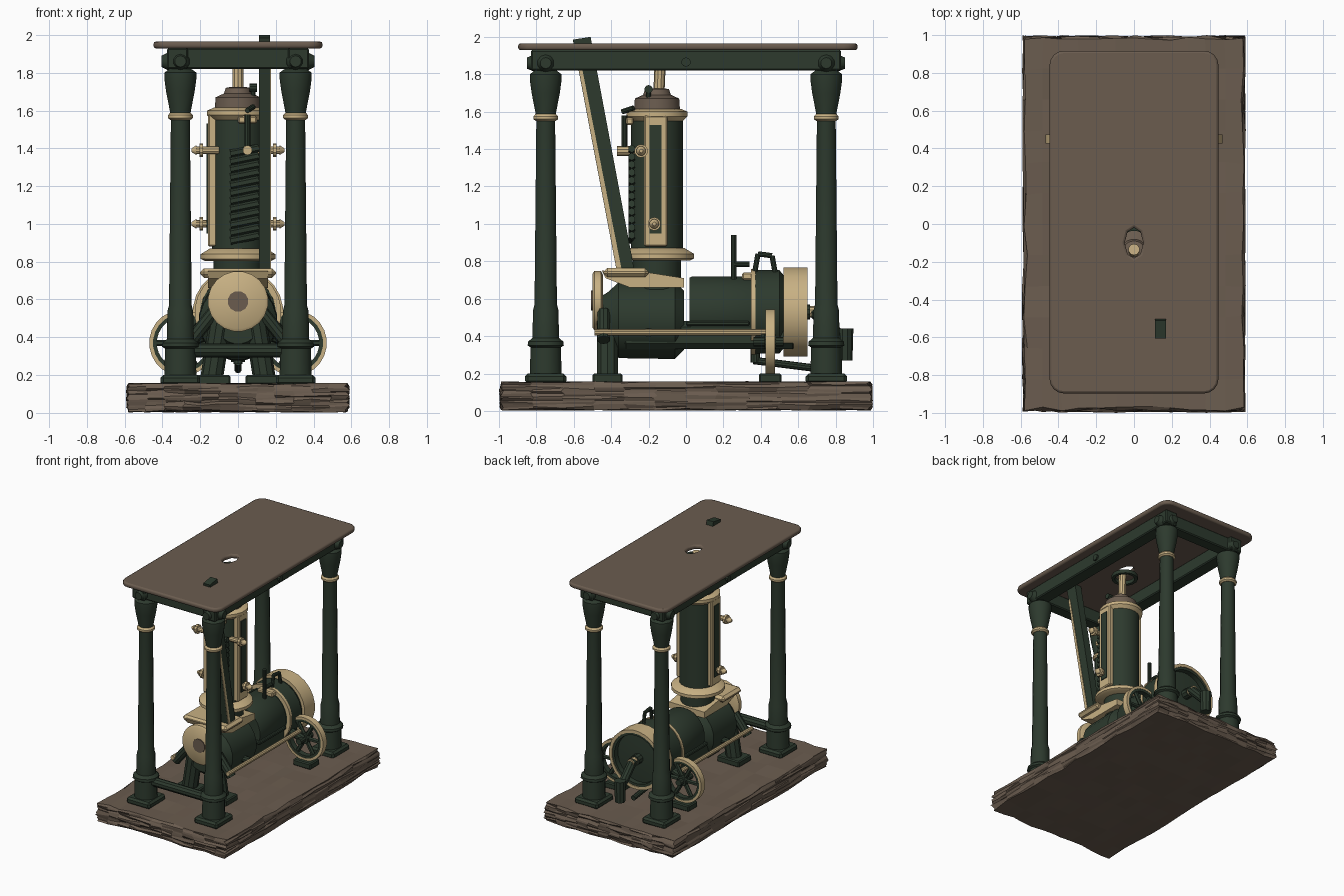
import bpy, bmesh, math, random
from mathutils import Vector

cube = bpy.data.objects.get("Cube")
if cube:
    bpy.data.objects.remove(cube, do_unlink=True)
random.seed(4)


def material(name, rgb):
    m = bpy.data.materials.new(name)
    m.use_nodes = True
    m.diffuse_color = (*rgb, 1)
    m.node_tree.nodes["Principled BSDF"].inputs["Base Color"].default_value = (*rgb, 1)
    return m


GREEN = material("dark green", (0.026, 0.042, 0.027))
CREAM = material("aged cream", (0.58, 0.44, 0.23))
STONE = material("brown stone", (0.145, 0.107, 0.078))
ALONG_Y = (-math.pi / 2, 0, 0)


def finish(name, bm, mat, loc=(0, 0, 0), rot=(0, 0, 0), smooth=False):
    bmesh.ops.remove_doubles(bm, verts=bm.verts, dist=0.0005)
    bmesh.ops.recalc_face_normals(bm, faces=bm.faces)
    me = bpy.data.meshes.new(name)
    bm.to_mesh(me)
    bm.free()
    me.materials.append(mat)
    ob = bpy.data.objects.new(name, me)
    ob.location, ob.rotation_euler = loc, rot
    bpy.context.collection.objects.link(ob)
    if smooth:
        bpy.ops.object.select_all(action="DESELECT")
        ob.select_set(True)
        bpy.context.view_layer.objects.active = ob
        bpy.ops.object.shade_smooth_by_angle(angle=math.radians(35))
    return ob


def lathe(name, profile, mat, loc, rot=(0, 0, 0), sides=20, closed=False):
    """Turn (radius, height) points round the local z axis."""
    bm = bmesh.new()
    rings = [[bm.verts.new((r * math.cos(2 * math.pi * (i + .5) / sides),
                            r * math.sin(2 * math.pi * (i + .5) / sides), h))
              for i in range(sides)] for r, h in profile]
    pairs = list(zip(rings, rings[1:])) + ([(rings[-1], rings[0])] if closed else [])
    for a, b in pairs:
        for i in range(sides):
            j = (i + 1) % sides
            bm.faces.new((a[i], a[j], b[j], b[i]))
    if not closed:
        bm.faces.new(rings[0])
        bm.faces.new(rings[-1])
    return finish(name, bm, mat, loc, rot, True)


def box(name, low, high, mat, bevel=0.008):
    bm = bmesh.new()
    bmesh.ops.create_cube(bm, size=1)
    for v in bm.verts:
        v.co = [l + (c + .5) * (h - l) for c, l, h in zip(v.co, low, high)]
    if bevel:
        bmesh.ops.bevel(bm, geom=bm.edges[:], offset=bevel, segments=1, affect="EDGES")
    return finish(name, bm, mat)


def rod(name, a, b, radius, mat, end=None, sides=10):
    a, d = Vector(a), Vector(b) - Vector(a)
    rot = d.to_track_quat("Z", "Y").to_euler()
    return lathe(name, [(radius, 0), (end or radius, d.length)], mat, a, rot, sides)


def side_plate(name, outline, x0, x1, mat):
    """Extrude a (y, z) outline from x0 to x1."""
    bm = bmesh.new()
    f = bm.faces.new([bm.verts.new((x0, y, z)) for y, z in outline])
    new = bmesh.ops.extrude_face_region(bm, geom=[f])["geom"]
    for v in new:
        if isinstance(v, bmesh.types.BMVert):
            v.co.x = x1
    return finish(name, bm, mat)


def ring(name, outer, inner, depth, mat, loc, rot=(0, 0, 0), sides=24):
    h = depth / 2
    return lathe(name, [(inner, -h), (outer, -h), (outer, h), (inner, h)], mat, loc, rot, sides, True)


def wheel(name, loc, radius, depth, rim, spokes):
    x, y, z = loc
    ring(name + "_rim", radius, radius - rim, depth, CREAM, loc, ALONG_Y)
    ring(name + "_inner_rim", radius - rim + .004, radius - rim - .02, depth * .9, GREEN, loc, ALONG_Y)
    for i in range(spokes):
        a = 2 * math.pi * i / spokes
        rod(name + "_spoke", loc, (x + (radius - rim) * math.cos(a), y, z + (radius - rim) * math.sin(a)),
            .017, GREEN, sides=6)
    rod(name + "_hub", (x, y - depth * .6, z), (x, y + depth * .6, z), .04, GREEN)


# Worn stone slab
bm = bmesh.new()
bmesh.ops.create_cube(bm, size=1)
bmesh.ops.subdivide_edges(bm, edges=bm.edges[:], cuts=11, use_grid_fill=True)
for v in bm.verts:
    edge = max(abs(v.co.x), abs(v.co.y)) > .49
    v.co = (v.co.x * 1.165, v.co.y * 1.975, (v.co.z + .5) * .145 + .008)
    if edge:
        v.co.x += random.uniform(-.01, .01)
        v.co.y += random.uniform(-.012, .012)
    v.co.z += random.uniform(-.006, .006)
    if edge and (v.co.z > .14 or v.co.z < .02):
        v.co.x *= .985
        v.co.y *= .99
finish("stone_base", bm, STONE)

# Canopy with rounded corners and an opening over the piston rod
curve = bpy.data.curves.new("canopy_outline", "CURVE")
curve.dimensions, curve.fill_mode = "2D", "BOTH"
curve.extrude, curve.bevel_depth, curve.bevel_resolution = .006, .012, 1
corners = []
for cx, cy, start in ((.37, .84, 0), (-.37, .84, 90), (-.37, -.82, 180), (.37, -.82, 270)):
    for k in range(5):
        a = math.radians(start + 22.5 * k)
        corners.append((cx + .065 * math.cos(a), cy + .065 * math.sin(a)))
hole = [(.062 * math.sin(k * math.pi / 4), -.1 + .095 * math.cos(k * math.pi / 4)) for k in range(8)]
for pts in (corners, hole):
    s = curve.splines.new("POLY")
    s.points.add(len(pts) - 1)
    s.use_cyclic_u = True
    for p, (x, y) in zip(s.points, pts):
        p.co = (x, y, 0, 1)
temp = bpy.data.objects.new("canopy_outline", curve)
bpy.context.collection.objects.link(temp)
mesh = bpy.data.meshes.new_from_object(temp.evaluated_get(bpy.context.evaluated_depsgraph_get()))
bpy.data.objects.remove(temp, do_unlink=True)
mesh.materials.clear()
mesh.materials.append(STONE)
canopy = bpy.data.objects.new("canopy", mesh)
canopy.location.z = 1.947
bpy.context.collection.objects.link(canopy)

# Columns, ties and entablature beams
shaft = [(.088, .19), (.084, .34), (.1, .35), (.098, .37), (.074, .39), (.07, .54), (.062, .57), (.052, 1.55),
         (.058, 1.6), (.078, 1.7), (.088, 1.77), (.088, 1.8), (.06, 1.82), (.06, 1.93)]
for sx in (-1, 1):
    for sy in (-1, 1):
        x, y = sx * .305, sy * .75
        box("column_foot", (x - .105, y - .11, .145), (x + .105, y + .11, .2), GREEN, .015)
        lathe("column", shaft, GREEN, (x, y, 0), sides=12)
        lathe("column_collar", [(.055, 1.55), (.068, 1.56), (.068, 1.575), (.055, 1.59)], CREAM, (x, y, 0), sides=12)
        rod("capital_boss", (x + sx * .06, y, 1.86), (x + sx * .1, y, 1.86), .05, GREEN, .03)
        rod("capital_boss", (x, y + sy * .05, 1.86), (x, y + sy * .1, 1.86), .05, GREEN, .03)
    box("side_beam", (sx * .32 - .055, -.83, 1.82), (sx * .32 + .055, .83, 1.93), GREEN)
    box("end_beam", (-.32, sx * .75 - .05, 1.82), (.32, sx * .75 + .05, 1.93), GREEN)
    rod("beam_stud", (sx * .37, 0, 1.865), (sx * .39, 0, 1.865), .025, GREEN)
rod("front_tie", (-.3, -.75, .33), (.3, -.75, .33), .036, GREEN)

# Horizontal engine body on its bed
lathe("front_barrel", [(.12, -.47), (.15, -.42), (.205, -.36), (.21, -.06), (.16, -.01)], GREEN, (0, 0, .485), ALONG_Y)
box("engine_bed", (-.17, -.35, .33), (.17, .6, .48), GREEN, .03)
box("bed_ledge", (-.2, 0, .455), (.2, .34, .48), GREEN, .006)
lathe("rear_barrel", [(.185, .02), (.19, .03), (.19, .35), (.185, .36)], GREEN, (0, 0, .53), ALONG_Y)
lathe("rear_drum", [(.2, .35), (.225, .37), (.225, .5), (.2, .52)], GREEN, (0, 0, .53), ALONG_Y)
ring("drum_band", .23, .2, .025, CREAM, (0, .36, .53), ALONG_Y)
lathe("front_cover", [(.145, -.5), (.16, -.49), (.16, -.455), (.14, -.445)], CREAM, (0, 0, .59), ALONG_Y)
rod("front_cover_hub", (0, -.507, .59), (0, -.49, .59), .055, STONE, sides=12)
for s in (-1, 1):
    rod("front_leg", (s * .09, -.42, .5), (s * .14, -.42, .18), .06, GREEN)
    box("front_leg_foot", (s * .14 - .1, -.5, .15), (s * .14 + .1, -.34, .2), GREEN)
    rod("front_strut", (s * .13, -.44, .53), (s * .25, -.44, .38), .035, GREEN)
    rod("side_rod", (s * .25, -.49, .42), (s * .25, .44, .42), .017, CREAM)
    rod("side_rod_bracket", (s * .15, -.2, .42), (s * .25, -.2, .42), .025, GREEN)
    # Small side wheels and their feet
    wheel("side_wheel", (s * .295, .45, .37), .175, .05, .02, 6)
    box("side_wheel_foot", (s * .3 - .08, .39, .15), (s * .3 + .08, .51, .2), GREEN)
    rod("side_wheel_axle", (s * .295, .36, .37), (s * .295, .52, .37), .025, GREEN)
    rod("side_wheel_arm", (s * .14, .42, .42), (s * .3, .42, .37), .03, GREEN)

# Rear flywheel, crank and drain pipe
wheel("flywheel", (0, .585, .53), .24, .13, .025, 8)
lathe("flywheel_disc", [(.21, .52), (.21, .6), (.1, .61)], GREEN, (0, 0, .53), ALONG_Y)
rod("flywheel_shaft", (0, .58, .53), (0, .72, .53), .03, CREAM)
rod("crank_web", (0, .68, .54), (0, .84, .38), .035, GREEN)
rod("crank_handle", (0, .85, .27), (0, .85, .44), .04, GREEN, .045)
rod("drain_pipe", (0, .36, .27), (0, .68, .23), .02, GREEN)
rod("drain_riser", (0, .37, .26), (0, .37, .38), .025, GREEN)

# Upright cylinder with flanges, cap and piston rod
cy = -.155
side_plate("saddle", [(-.45, .75), (-.43, .71), (-.3, .66), (-.01, .66), (-.01, .71), (-.2, .74)], -.16, .16, CREAM)
box("front_saddle_lip", (-.2, -.44, .715), (.2, -.2, .765), CREAM, .02)
lathe("cylinder_neck", [(.13, .65), (.13, .82)], GREEN, (0, cy, 0))
lathe("lower_flange", [(.18, .805), (.2, .815), (.2, .84), (.15, .87)], CREAM, (0, cy, 0))
lathe("cylinder", [(.14, .84), (.14, 1.58)], GREEN, (0, cy, 0))
lathe("upper_flange", [(.14, 1.55), (.165, 1.575), (.165, 1.6), (.13, 1.615)], CREAM, (0, cy, 0))
lathe("cylinder_cap", [(.125, 1.6), (.12, 1.67), (.075, 1.69), (.065, 1.72), (.04, 1.725)], STONE, (0, cy, 0))
rod("piston_rod", (0, cy + .01, 1.7), (0, cy + .02, 1.93), .03, CREAM)
ring("rod_ring", .1, .075, .03, GREEN, (0, -.11, 1.88), sides=16)

# Framed valve chests on the sides, with cocks
for s in (-1, 1):
    box("valve_frame", (s * .13 - .03, -.225, .88), (s * .13 + .03, -.1, 1.58), CREAM)
    box("valve_panel", (s * .162 - .005, -.195, .95), (s * .162 + .005, -.13, 1.53), GREEN, 0)
    for z, y in ((1.39, -.24), (1.0, -.17)):
        rod("cock_stem", (s * .1, y, z), (s * .225, y, z), .02, CREAM)
        rod("cock_knob", (s * .185, y, z), (s * .205, y, z), .036, CREAM)
        rod("cock_tip", (s * .22, y, z), (s * .245, y, z), .026, CREAM, .01)

# Ribbed gear, pipe and lever on the cylinder front
for i in range(12):
    rod("front_rib", (-.04, -.29, .91 + i * .042), (.11, -.29, .94 + i * .042), .021, GREEN, sides=6)
rod("front_pipe", (.05, -.2, 1.39), (.05, -.37, 1.39), .026, CREAM)
rod("front_pipe_valve", (.05, -.33, 1.4), (.05, -.33, 1.58), .016, GREEN)
rod("valve_lever", (.05, -.34, 1.6), (.08, -.28, 1.62), .014, GREEN)
rod("indicator_post", (.08, -.2, 1.58), (.08, -.2, 1.73), .013, GREEN)
rod("indicator_knob", (.06, -.2, 1.72), (.1, -.2, 1.72), .022, GREEN)
box("front_name_block", (0, -.32, 1.53), (.1, -.28, 1.57), CREAM)
rod("front_feed_pipe", (.03, -.27, .85), (.03, -.27, 1.08), .018, CREAM)

# Slanted lever beam that pierces the canopy, with painted edge
side_plate("slanted_beam", [(-.605, 1.985), (-.51, 2), (-.27, .72), (-.365, .72)], .11, .17, GREEN)
side_plate("beam_edge_stripe", [(-.572, 1.82), (-.553, 1.82), (-.345, .76), (-.372, .76)], .168, .174, CREAM)

# Rear control levers
rod("control_post", (.06, .255, .7), (.06, .255, .94), .015, GREEN)
rod("control_arm", (.06, .255, .785), (.06, .34, .785), .015, GREEN)
loop = [(.36, .7), (.385, .84), (.46, .83), (.48, .72)]
for (y0, z0), (y1, z1) in zip(loop, loop[1:]):
    rod("handle_loop", (.05, y0, z0), (.05, y1, z1), .014, GREEN)
box("control_block", (-.04, .3, .7), (.1, .37, .74), CREAM)
